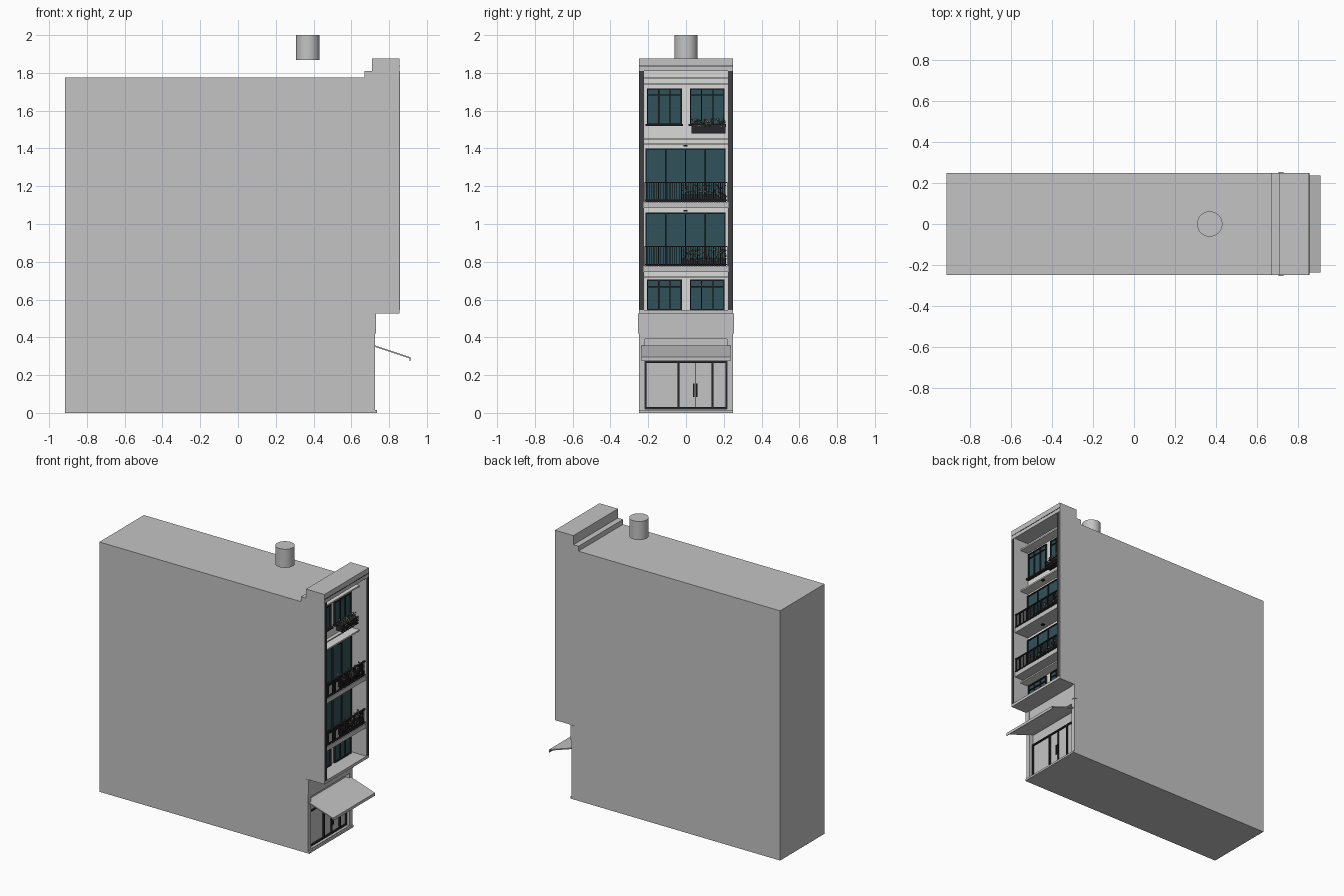
import bpy, bmesh, math, random
from mathutils import Vector

random.seed(4)
if "Cube" in bpy.data.objects:
    bpy.data.objects.remove(bpy.data.objects["Cube"], do_unlink=True)


def material(name, r, g, b):
    m = bpy.data.materials.new(name)
    m.use_nodes = True
    m.diffuse_color = (r, g, b, 1)
    m.node_tree.nodes["Principled BSDF"].inputs["Base Color"].default_value = (r, g, b, 1)
    return m


WALL = material("light grey plaster", .55, .55, .55)
WHITE = material("white plaster", .7, .7, .69)
GLASS = material("teal glass", .03, .085, .1)
DARK = material("charcoal metal", .022, .022, .026)
STRIP = material("dark stone", .05, .05, .055)
LEAF = material("leaf green", .07, .11, .06)
PETAL = material("pale petals", .6, .58, .55)


def finish(name, bm, *mats):
    bmesh.ops.recalc_face_normals(bm, faces=bm.faces)
    me = bpy.data.meshes.new(name)
    bm.to_mesh(me)
    bm.free()
    ob = bpy.data.objects.new(name, me)
    for m in mats:
        me.materials.append(m)
    bpy.context.collection.objects.link(ob)
    return ob


def add_box(bm, x, y, z):
    vs = bmesh.ops.create_cube(bm, size=1)["verts"]
    for v in vs:
        v.co = Vector([(r[0] + r[1]) / 2 + c * (r[1] - r[0]) for r, c in zip((x, y, z), v.co)])


def boxes(name, mat, *items):
    bm = bmesh.new()
    for it in items:
        add_box(bm, *it)
    return finish(name, bm, mat)


def extrude_profile(name, pts, half, mat):
    bm = bmesh.new()
    f = bm.faces.new([bm.verts.new((x, -half, z)) for x, z in pts])
    new = bmesh.ops.extrude_face_region(bm, geom=[f])["geom"]
    bmesh.ops.translate(bm, vec=(0, 2 * half, 0), verts=[g for g in new if isinstance(g, bmesh.types.BMVert)])
    return finish(name, bm, mat)


# Main building mass with recessed loggia and shopfront
body = extrude_profile("building_body", [
    (-.915, 0), (.725, 0), (.725, .525), (.855, .525), (.855, 1.875), (.71, 1.875),
    (.71, 1.81), (.67, 1.81), (.67, 1.775), (-.915, 1.775)], .25, WALL)
for name, x, half, z in (("loggia_cutter", .735, .222, (.545, 1.81)),
                         ("shopfront_cutter", .69, .217, (.02, .39))):
    cutter = boxes(name, WALL, ((x, 1), (-half, half), z))
    cutter.hide_render = True
    cutter.hide_viewport = True
    mod = body.modifiers.new(name, "BOOLEAN")
    mod.object = cutter
    mod.operation = "DIFFERENCE"
    mod.solver = "EXACT"

# Trim on the facade
boxes("pier_capitals", WALL, *[((.705, .73), y, (.42, .525)) for y in ((-.253, -.22), (.22, .253))])
boxes("base_plinth", WALL, ((.7, .735), (-.25, .25), (0, .014)))
boxes("facade_strips", STRIP, *[((.85, .857), y, (.545, 1.81)) for y in ((-.249, -.226), (.226, .249))])
boxes("cornice_groove", STRIP, ((.85, .8565), (-.25, .25), (1.835, 1.84)))

# White rear wall of the loggia, floor slabs and window ledges
boxes("loggia_wall", WHITE, ((.73, .737), (-.221, .221), (.546, 1.809)))
boxes("balcony_slabs", WALL, *[((.73, .85), (-.222, .222), (z, z + .032)) for z in (.745, 1.085)])
boxes("window_ledges", WHITE,
      *[((.73, .8), (-.222, .222), (z, z + .01)) for z in (.715, 1.42, 1.735)],
      *[((.73, .76), (-.222, .222), (z, z + .008)) for z in (1.445, 1.77)])


def glazing(name, y0, y1, z0, z1, panes, transom=None, x=.737, t=.006):
    boxes(name + "_glass", GLASS, ((x - .002, x + .004), (y0, y1), (z0, z1)))
    bars = [((x, x + .012), (y0, y1), z) for z in ((z0, z0 + t), (z1 - t, z1))]
    if transom:
        bars.append(((x, x + .012), (y0, y1), (transom, transom + t)))
    for i in range(panes + 1):
        y = y0 + (y1 - y0 - t) * i / panes
        bars.append(((x, x + .012), (y, y + t), (z0, z1)))
    boxes(name + "_frame", DARK, *bars)


# Windows and balcony doors
for side, y0, y1 in (("right", -.207, -.022), ("left", .02, .205)):
    glazing("lower_window_" + side, y0, y1, .545, .705, 3, .665)
    glazing("upper_window_" + side, y0, y1, 1.525, 1.718, 3, 1.68)
    boxes("upper_sill_" + side, DARK, ((.735, .76), (y0 - .007, y1 + .007), (1.52, 1.53)))
glazing("middle_doors", -.215, .21, .777, 1.06, 4)
glazing("top_doors", -.215, .21, 1.117, 1.4, 4)
boxes("ceiling_lamps", DARK, *[((.78, .8), (-.012, .008), (z, z + .008)) for z in (1.067, 1.41)])


def railing(name, z):
    bars = [((.838, .85), (-.22, .22), (z + h, z + h + .006)) for h in (.006, .1)]
    count = 36
    for i in range(count + 1):
        y = -.22 + .437 * i / count
        bars.append(((.842, .846), (y, y + .0035), (z, z + .1)))
    boxes(name, DARK, *bars)


def flower_box(name, x, y0, y1, z, height, spread, count):
    boxes(name + "_planter", DARK, ((x - .02, x + .02), (y0, y1), (z, z + height)))
    bm = bmesh.new()
    for i in range(count):
        r = random.uniform(.003, .006)
        vs = bmesh.ops.create_icosphere(bm, subdivisions=1, radius=r)["verts"]
        pos = Vector((x + random.uniform(-.022, .028), random.uniform(y0, y1),
                      z + height + random.uniform(-.012, spread)))
        bmesh.ops.translate(bm, verts=vs, vec=pos)
        for f in {f for v in vs for f in v.link_faces}:
            f.material_index = i % 2
    finish(name + "_plants", bm, LEAF, PETAL)


# Railings and planting
for name, z in (("middle", .777), ("top", 1.117)):
    railing(name + "_railing", z)
    flower_box(name + "_balcony", .818, -.02, .212, z, .04, .05, 160)
flower_box("window", .775, .03, .208, 1.485, .04, .035, 130)
boxes("window_box_rails", DARK, *[((.796, .802), (.028, .21), (z, z + .005)) for z in (1.48, 1.5, 1.525)])

# Shopfront: glass, frame, door leaves and handles
boxes("shop_glass", WALL, ((.689, .695), (-.216, .216), (.021, .389)))
bars = [((.69, .706), (-.216, .216), z) for z in ((.02, .03), (.265, .274))]
for y, w in ((-.216, .006), (-.044, .01), (.047, .004), (.136, .01), (.21, .006)):
    bars.append(((.69, .706), (y, y + w), (.02, .27)))
boxes("shop_frame", DARK, *bars)
boxes("door_handles", DARK, *[((.706, .714), (y, y + .006), (.085, .155)) for y in (.038, .054)])

# Sloped entrance canopy with a drip edge
extrude_profile("entrance_canopy", [
    (.69, .357), (.725, .357), (.912, .295), (.912, .275), (.908, .275), (.908, .288), (.725, .349), (.69, .349)],
    .236, WALL)

# Roof tank
bm = bmesh.new()
bmesh.ops.create_cone(bm, cap_ends=True, segments=48, radius1=.062, radius2=.062, depth=.132)
bmesh.ops.translate(bm, verts=bm.verts, vec=(.37, 0, 1.934))
tank = finish("roof_tank", bm, WALL)
bpy.context.view_layer.objects.active = tank
tank.select_set(True)
bpy.ops.object.shade_smooth_by_angle(angle=math.radians(40))
